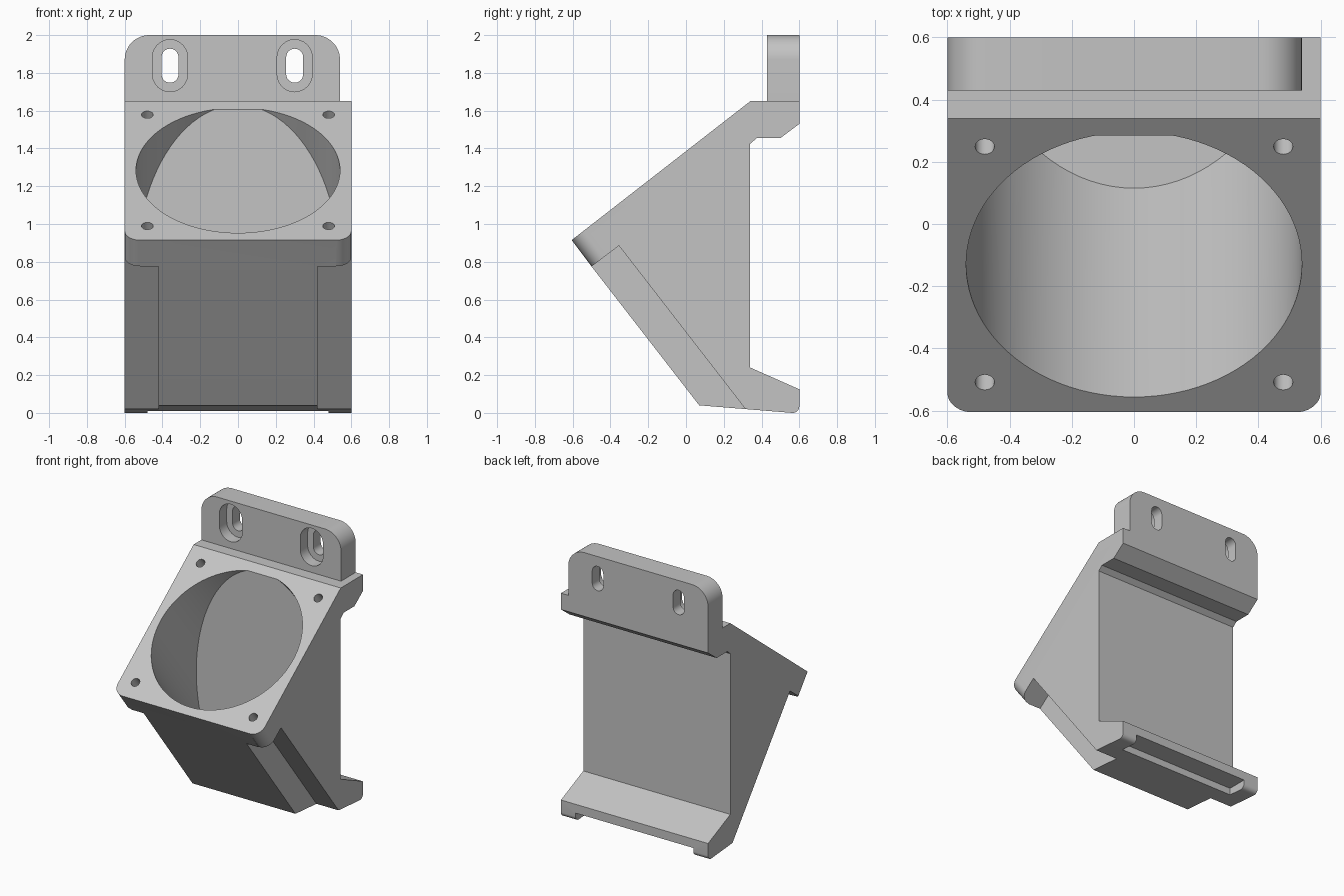
import bpy, bmesh
from math import sin, cos, radians, pi
from mathutils import Matrix, Vector

old = bpy.data.objects.get("Cube")
if old:
    bpy.data.objects.remove(old, do_unlink=True)

grey = bpy.data.materials.new("plain grey")
grey.use_nodes = True
grey.diffuse_color = (0.55, 0.55, 0.55, 1)
grey.node_tree.nodes["Principled BSDF"].inputs["Base Color"].default_value = (0.55, 0.55, 0.55, 1)

# Working frames: side profile (y, z), front profile (x, z), sloped fan seat
SIDE = Matrix(((0, 0, 1, 0), (1, 0, 0, 0), (0, 1, 0, 0), (0, 0, 0, 1)))
FRONT = Matrix.Rotation(pi / 2, 4, 'X')
SEAT = Matrix.Translation((0, -0.13, 1.284)) @ Matrix.Rotation(radians(37.9), 4, 'X')
FLAT = Matrix.Identity(4)


def arc(cx, cy, r, a0, a1, n=12):
    angles = [radians(a0 + (a1 - a0) * i / n) for i in range(n + 1)]
    return [(cx + r * cos(a), cy + r * sin(a)) for a in angles]


def circle(cx, cy, r, n):
    return arc(cx, cy, r, 0, 360, n)[:-1]


def slot(cx, cy, r, half):
    return arc(cx, cy + half, r, 0, 180) + arc(cx, cy - half, r, 180, 360)


def prism(name, pts, frame, lo, hi):
    bm = bmesh.new()
    face = bm.faces.new([bm.verts.new((x, y, lo)) for x, y in pts])
    top = bmesh.ops.extrude_face_region(bm, geom=[face])["geom"]
    bmesh.ops.translate(bm, vec=(0, 0, hi - lo),
                        verts=[v for v in top if isinstance(v, bmesh.types.BMVert)])
    bmesh.ops.transform(bm, matrix=frame, verts=bm.verts)
    bmesh.ops.recalc_face_normals(bm, faces=bm.faces)
    mesh = bpy.data.meshes.new(name)
    bm.to_mesh(mesh)
    bm.free()
    mesh.materials.append(grey)
    ob = bpy.data.objects.new(name, mesh)
    bpy.context.collection.objects.link(ob)
    return ob


def trim(ob, point, normal):
    bm = bmesh.new()
    bm.from_mesh(ob.data)
    bmesh.ops.bisect_plane(bm, geom=bm.verts[:] + bm.edges[:] + bm.faces[:],
                           plane_co=Vector(point), plane_no=Vector(normal), clear_outer=True)
    bmesh.ops.holes_fill(bm, edges=[e for e in bm.edges if e.is_boundary])
    bmesh.ops.recalc_face_normals(bm, faces=bm.faces)
    bm.to_mesh(ob.data)
    bm.free()


def activate(ob):
    bpy.ops.object.select_all(action='DESELECT')
    ob.select_set(True)
    bpy.context.view_layer.objects.active = ob


def cut(ob, cutter):
    cutter.hide_render = True
    mod = ob.modifiers.new("cut", 'BOOLEAN')
    mod.operation = 'DIFFERENCE'
    mod.solver = 'EXACT'
    mod.object = cutter
    activate(ob)
    bpy.ops.object.modifier_apply(modifier=mod.name)
    bpy.data.objects.remove(cutter, do_unlink=True)


# Main housing with rail hooks at the back
profile = [(-0.605, 0.915), (-0.5, 0.775), (0.07, 0.04)]
profile += arc(0.565, 0.035, 0.035, -95, 0, 8)
profile += [(0.6, 0.125), (0.34, 0.24), (0.34, 1.425), (0.375, 1.455),
            (0.5, 1.455), (0.6, 1.53), (0.6, 1.65), (0.34, 1.65)]
housing = prism("duct_housing", profile, SIDE, -0.6, 0.6)

# Flank recesses under the fan flange, and its rounded front corners
flank = [(-0.645, 0.665), (-0.355, 0.885), (0.315, 0.02), (0.392, -0.08), (-0.645, -0.08)]
for s in (-1, 1):
    cut(housing, prism("flank_cutter", flank, SIDE, *sorted((s * 0.42, s * 0.7))))
    corner = [(s * x, y) for x, y in arc(0.52, -0.522, 0.08, -90, 0)]
    corner += [(s * 0.7, -0.522), (s * 0.7, -0.7), (s * 0.52, -0.7)]
    cut(housing, prism("corner_cutter", corner, SEAT, -0.3, 0.1))

# Round air duct, stopped by the back wall and the floor
bore = prism("bore_cutter", circle(0, 0, 0.54, 96), SEAT, -2, 0.1)
trim(bore, (0, 0.285, 0), (0, 1, 0))
trim(bore, (0, 0, 0.09), (0, 0, -1))
cut(housing, bore)

# Fan screw holes
for x in (-0.48, 0.48):
    for y in (-0.48, 0.48):
        cut(housing, prism("screw_cutter", circle(x, y, 0.031, 24), SEAT, -0.15, 0.1))

# Relief under the rear foot
relief = [(-0.48, 0.45), (0.48, 0.45), (0.48, 0.7), (-0.48, 0.7)]
cut(housing, prism("relief_cutter", relief, FLAT, -0.1, 0.06))

# Mounting tab with counterbored slots
outline = [(-0.6, 1.65), (0.54, 1.65)] + arc(0.41, 1.87, 0.13, 0, 90) + arc(-0.47, 1.87, 0.13, 90, 180)
tab = prism("mounting_tab", outline, FRONT, -0.6, -0.43)
for x in (-0.36, 0.3):
    cut(tab, prism("counterbore_cutter", slot(x, 1.838, 0.093, 0.045), FRONT, -0.515, -0.3))
    cut(tab, prism("slot_cutter", slot(x, 1.838, 0.045, 0.045), FRONT, -0.7, -0.3))

for ob in (housing, tab):
    activate(ob)
    bpy.ops.object.shade_smooth_by_angle(angle=radians(25))
